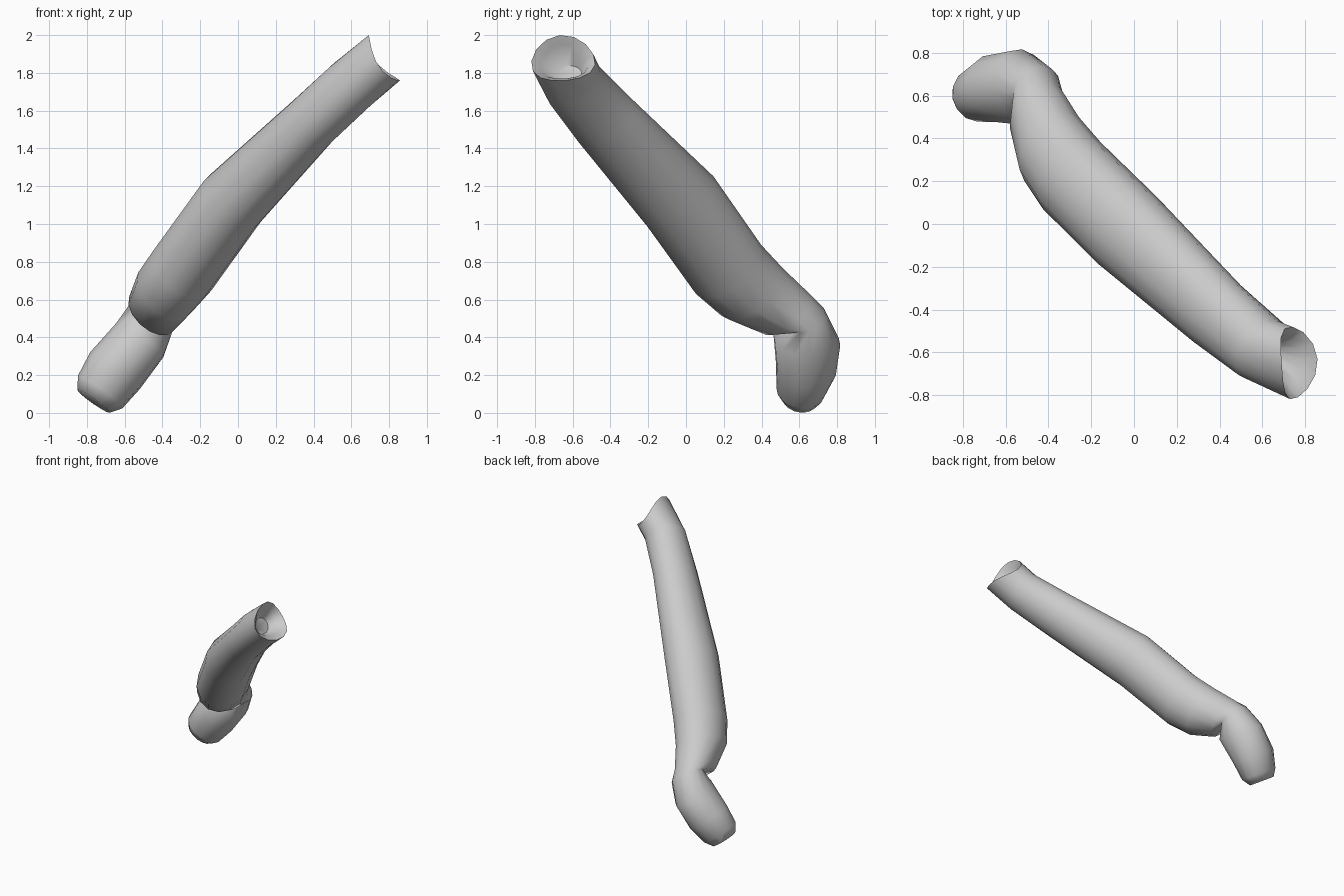
import bpy, bmesh, math
from mathutils import Vector

if "Cube" in bpy.data.objects:
    bpy.data.objects.remove(bpy.data.objects["Cube"])

SIDES = 14
BEND = Vector((-0.80, -0.12, 0.586))     # hinge axis of the lower bend
D1 = (-0.55, 0.54, -0.64)                # direction down the long section
D2 = (-0.57, -0.14, -0.81)               # direction down the short end
RIM = (-0.82, 0.0, -0.57)                # direction into the open mouth


def ring(bm, centre, normal, ra, rb, dip=0.0):
    """Oval loop across the limb; dip pulls its two sides along the normal."""
    n = Vector(normal).normalized()
    a = (BEND - n * BEND.dot(n)).normalized()
    b = n.cross(a)
    verts = []
    for i in range(SIDES):
        t = 2 * math.pi * i / SIDES
        p = Vector(centre) + a * ra * math.cos(t) + b * rb * math.sin(t)
        verts.append(bm.verts.new(p + n * dip * math.sin(t) ** 2))
    return verts


sections = [
    # pocket inside the open mouth
    ((0.65, -0.62, 1.79), RIM, 0.06, 0.07, 0.0),
    ((0.735, -0.645, 1.86), RIM, 0.11, 0.125, 0.04),
    # rim with two lips
    ((0.775, -0.65, 1.88), RIM, 0.147, 0.17, 0.05),
    # long section
    ((0.60, -0.59, 1.735), D1, 0.152, 0.165, 0.0),
    ((0.39, -0.42, 1.54), D1, 0.152, 0.185, 0.0),
    ((-0.03, -0.03, 1.12), D1, 0.187, 0.222, 0.0),
    ((-0.29, 0.225, 0.76), D1, 0.188, 0.218, 0.0),
    ((-0.385, 0.35, 0.64), D1, 0.178, 0.208, 0.0),
    ((-0.455, 0.525, 0.53), D1, 0.150, 0.165, 0.0),
    # pinched crease
    ((-0.455, 0.635, 0.51), (-0.6, 0.25, -0.76), 0.135, 0.105, 0.0),
    # short bent end
    ((-0.52, 0.64, 0.385), D2, 0.155, 0.180, 0.0),
    ((-0.65, 0.635, 0.225), D2, 0.165, 0.160, 0.0),
    ((-0.73, 0.605, 0.11), D2, 0.147, 0.128, 0.0),
    ((-0.765, 0.60, 0.062), D2, 0.105, 0.090, 0.0),
]

bm = bmesh.new()
loops = [ring(bm, *s) for s in sections]
for lo, hi in zip(loops, loops[1:]):
    for i in range(SIDES):
        j = (i + 1) % SIDES
        bm.faces.new((lo[i], lo[j], hi[j], hi[i]))
bm.faces.new(loops[0])
bm.faces.new(loops[-1])
bmesh.ops.recalc_face_normals(bm, faces=bm.faces)

mesh = bpy.data.meshes.new("bent_limb")
bm.to_mesh(mesh)
bm.free()
limb = bpy.data.objects.new("bent_limb", mesh)
bpy.context.collection.objects.link(limb)

# smooth skin, crisp rim and crease
bpy.context.view_layer.objects.active = limb
limb.select_set(True)
bpy.ops.object.shade_smooth_by_angle(angle=math.radians(60))
